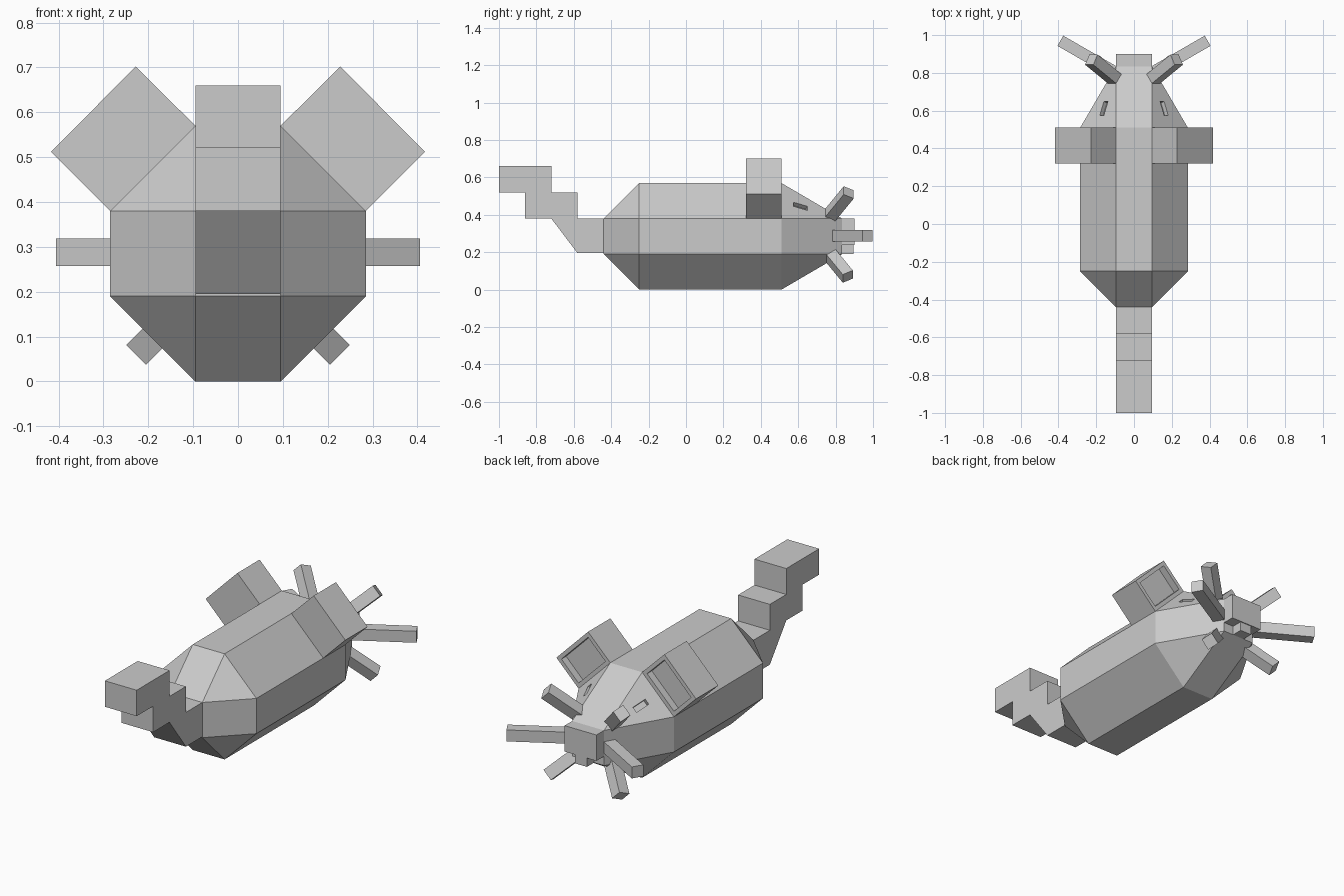
import bpy, bmesh
from mathutils import Vector, Matrix

if "Cube" in bpy.data.objects:
    bpy.data.objects.remove(bpy.data.objects["Cube"])


def finish(bm, name):
    bmesh.ops.recalc_face_normals(bm, faces=bm.faces[:])
    me = bpy.data.meshes.new(name)
    bm.to_mesh(me)
    bm.free()
    ob = bpy.data.objects.new(name, me)
    bpy.context.collection.objects.link(ob)
    return ob


def prism(points, offset):
    """Extrude a closed outline by an offset vector."""
    bm = bmesh.new()
    face = bm.faces.new([bm.verts.new(p) for p in points])
    ext = bmesh.ops.extrude_face_region(bm, geom=[face])
    verts = [g for g in ext["geom"] if isinstance(g, bmesh.types.BMVert)]
    bmesh.ops.translate(bm, verts=verts, vec=offset)
    bmesh.ops.recalc_face_normals(bm, faces=bm.faces[:])
    return bm


def box(name, size, matrix):
    bm = bmesh.new()
    bmesh.ops.create_cube(bm, size=1, matrix=matrix @ Matrix.Diagonal((*size, 1)))
    return finish(bm, name)


def frame(center, along, side):
    """Matrix with local x along a direction and local y close to side."""
    x = Vector(along).normalized()
    z = x.cross(Vector(side)).normalized()
    y = z.cross(x)
    m = Matrix((x, y, z)).transposed().to_4x4()
    m.translation = center
    return m


# body: octagonal barrel tapering to a small square at both ends
A, B, MID = 0.095, 0.285, 0.285
bm = bmesh.new()
for sx in (-1, 1):
    for sz in (-1, 1):
        for y in (-0.25, 0.51):
            bm.verts.new((sx * A, y, MID + sz * B))
            bm.verts.new((sx * B, y, MID + sz * A))
        for y in (-0.44, 0.835):
            bm.verts.new((sx * A, y, MID + sz * A))
bmesh.ops.convex_hull(bm, input=bm.verts[:])
bmesh.ops.dissolve_limit(bm, angle_limit=0.01, verts=bm.verts[:], edges=bm.edges[:])
body = finish(bm, "body")

# stepped tail
outline = [(-0.44, 0.38), (-0.58, 0.38), (-0.58, 0.52), (-0.72, 0.52), (-0.72, 0.66),
           (-1, 0.66), (-1, 0.52), (-0.86, 0.52), (-0.86, 0.38), (-0.72, 0.38),
           (-0.58, 0.195), (-0.44, 0.195)]
finish(prism([(-A, y, z) for y, z in outline], (2 * A, 0, 0)), "tail")

# nose and tooth
box("nose", (2 * A, 0.08, 0.14), Matrix.Translation((0, 0.86, 0.31)))
box("tooth", (0.07, 0.07, 0.06), Matrix.Translation((0, 0.86, 0.22)))

for s, label in ((-1, "left"), (1, "right")):
    # ear with recessed front
    corners = [(0.095, 0.57), (0.285, 0.38), (0.417, 0.512), (0.228, 0.702)]
    bm = prism([(s * x, 0.32, z) for x, z in corners], (0, 0.19, 0))
    front = [f for f in bm.faces if f.calc_center_median().y > 0.5]
    bmesh.ops.inset_region(bm, faces=front, thickness=0.03)
    ext = bmesh.ops.extrude_face_region(bm, geom=front)
    verts = [g for g in ext["geom"] if isinstance(g, bmesh.types.BMVert)]
    bmesh.ops.delete(bm, geom=front, context='FACES_ONLY')
    bmesh.ops.translate(bm, verts=verts, vec=(0, -0.04, 0))
    finish(bm, label + "_ear")

    # whiskers: one level, one up, one down
    W = 0.062
    specs = [("middle", (0.87, 0.5, 0), (0.39, 0.97, 0.288), 0.33),
             ("upper", (0.61, 0.5, 0.61), (0.226, 0.87, 0.52), 0.27),
             ("lower", (0.61, 0.5, -0.61), (0.216, 0.865, 0.07), 0.26)]
    for name, d, end, length in specs:
        d = Vector((s * d[0], d[1], d[2])).normalized()
        end = Vector((s * end[0], end[1], end[2]))
        side = Vector((-d.z, 0, d.x))
        box(f"{label}_{name}_whisker", (length, W, W), frame(end - d * length / 2, d, side))

    # narrow eye slot cut into the sloping cheek
    cutter = box(label + "_eye_cutter", (0.08, 0.03, 0.05),
                 frame((s * 0.16, 0.613, 0.446), (s * 0.095, -0.32, 0.095), (s, 0, -1)))
    cutter.hide_render = True
    cutter.hide_viewport = True
    mod = body.modifiers.new(label + "_eye", 'BOOLEAN')
    mod.operation = 'DIFFERENCE'
    mod.solver = 'EXACT'
    mod.object = cutter
